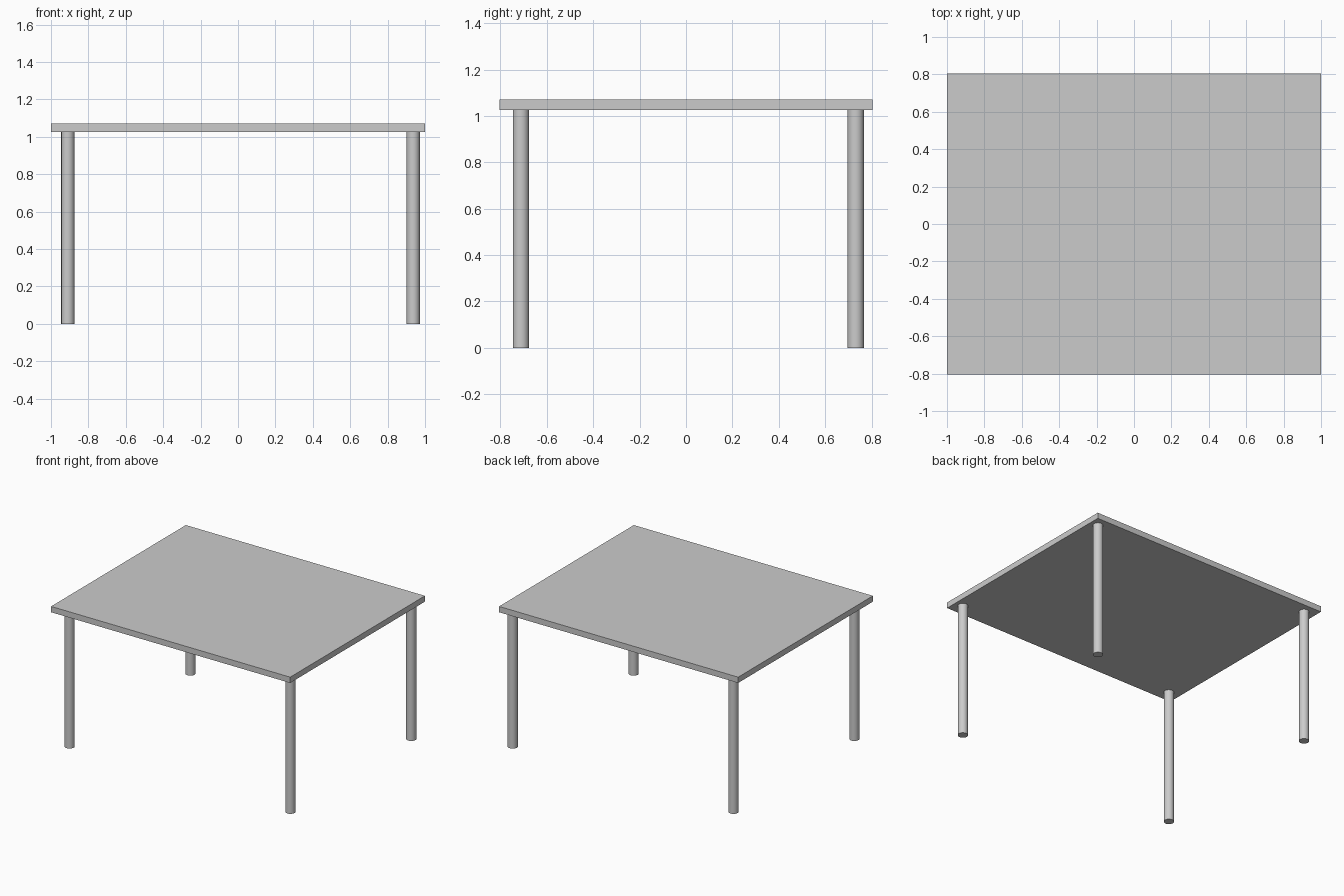
import bpy
import math

cube = bpy.data.objects.get("Cube")
if cube:
    bpy.data.objects.remove(cube, do_unlink=True)

TOP_Z, UNDERSIDE_Z = 1.07, 1.026
LEG_RADIUS = 0.035

# One plain grey for the whole table
grey = bpy.data.materials.new("plain_grey")
grey.use_nodes = True
colour = (0.6, 0.6, 0.6, 1)
grey.diffuse_color = colour
grey.node_tree.nodes["Principled BSDF"].inputs["Base Color"].default_value = colour


def finish(name):
    obj = bpy.context.object
    obj.name = obj.data.name = name
    obj.data.materials.append(grey)
    return obj


# Tabletop slab
bpy.ops.mesh.primitive_cube_add(size=1, location=(0, 0, (TOP_Z + UNDERSIDE_Z) / 2))
tabletop = finish("tabletop")
tabletop.scale = (2, 1.61, TOP_Z - UNDERSIDE_Z)
bpy.ops.object.transform_apply(location=False, rotation=False, scale=True)

# Four round legs, set slightly off centre
for side, x in (("right", -0.91), ("left", 0.937)):
    for end, y in (("front", -0.712), ("back", 0.732)):
        bpy.ops.mesh.primitive_cylinder_add(
            vertices=32, radius=LEG_RADIUS, depth=UNDERSIDE_Z,
            location=(x, y, UNDERSIDE_Z / 2))
        finish(f"{end}_{side}_leg")
        bpy.ops.object.shade_smooth_by_angle(angle=math.radians(30))
